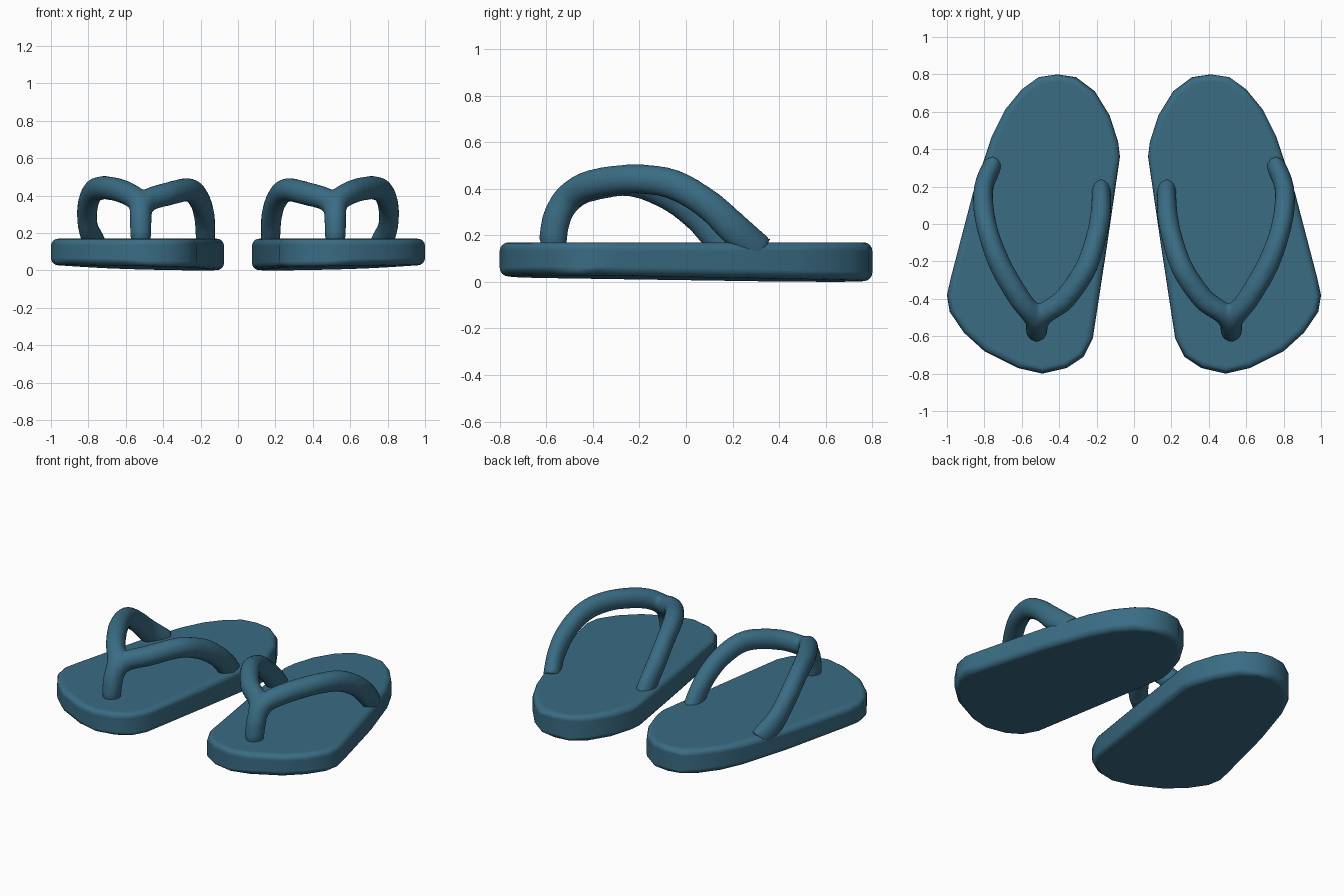
import bpy, bmesh, math
from mathutils import Vector

if "Cube" in bpy.data.objects:
    bpy.data.objects.remove(bpy.data.objects["Cube"])

mat = bpy.data.materials.new("teal_rubber")
mat.diffuse_color = (0.042, 0.15, 0.23, 1)
mat.use_nodes = True
mat.node_tree.nodes["Principled BSDF"].inputs["Base Color"].default_value = mat.diffuse_color


def finish(name, bm):
    bmesh.ops.recalc_face_normals(bm, faces=bm.faces)
    for f in bm.faces:
        f.smooth = True
    me = bpy.data.meshes.new(name)
    bm.to_mesh(me)
    bm.free()
    me.materials.append(mat)
    ob = bpy.data.objects.new(name, me)
    bpy.context.collection.objects.link(ob)
    return ob


def catmull(pts, steps=5):
    """Smooth path through points (any number of components)."""
    p = [Vector(q) for q in pts]
    p = [2 * p[0] - p[1]] + p + [2 * p[-1] - p[-2]]
    out = []
    for i in range(1, len(p) - 2):
        a, b, c, d = p[i - 1:i + 3]
        for k in range(steps):
            t = k / steps
            out.append(0.5 * (2 * b + (c - a) * t + (2 * a - 5 * b + 4 * c - d) * t * t
                              + (3 * b - a - 3 * c + d) * t ** 3))
    return out + [p[-2]]


def tube(bm, pts, radii, sides=16):
    """Sweep an ellipse (half width, half height) along a path."""
    path = catmull(pts)
    size = catmull([(w, h, 0) for w, h in radii])
    rings = []
    for i, c in enumerate(path):
        t = (path[min(i + 1, len(path) - 1)] - path[max(i - 1, 0)]).normalized()
        side = t.cross(Vector((0, 0, 1))).normalized()
        up = side.cross(t)
        w, h = size[i][0], size[i][1]
        rings.append([bm.verts.new(c + side * w * math.cos(a) + up * h * math.sin(a))
                      for a in (2 * math.pi * k / sides for k in range(sides))])
    for r, s in zip(rings, rings[1:]):
        for k in range(sides):
            n = (k + 1) % sides
            bm.faces.new((r[k], r[n], s[n], s[k]))
    bm.faces.new(rings[0][::-1])
    bm.faces.new(rings[-1])


# Sole: outline slab with slightly sloping underside and rounded rim
outline = [(0.41, 0.80), (0.31, 0.785), (0.21, 0.71), (0.13, 0.58), (0.085, 0.44),
           (0.075, 0.36), (0.145, -0.12), (0.22, -0.61), (0.27, -0.71), (0.36, -0.77),
           (0.49, -0.80), (0.62, -0.77), (0.80, -0.68), (0.91, -0.58), (0.985, -0.47),
           (1.0, -0.38), (0.98, -0.29), (0.86, 0.17), (0.76, 0.47), (0.69, 0.61),
           (0.60, 0.72), (0.51, 0.785)]
bm = bmesh.new()
low = [bm.verts.new((x, y, 0.014 + 0.02 * (x - 0.5) - 0.012 * y)) for x, y in outline]
top = [bm.verts.new((x, y, 0.17)) for x, y in outline]
bm.faces.new(low)
bm.faces.new(top)
for i in range(len(outline)):
    j = (i + 1) % len(outline)
    bm.faces.new((low[i], low[j], top[j], top[i]))
sole = finish("soles", bm)
bev = sole.modifiers.new("rim", 'BEVEL')
bev.width, bev.segments = 0.038, 4
bev.limit_method, bev.angle_limit = 'ANGLE', math.radians(60)
bev.harden_normals = True

# Strap: toe post splitting into an outer and an inner arm, fused smoothly
post = [(0.52, -0.57, 0.11), (0.52, -0.567, 0.22), (0.52, -0.54, 0.31)]
outer = [(0.54, -0.49, 0.375), (0.61, -0.40, 0.42), (0.71, -0.23, 0.442),
         (0.775, -0.06, 0.42), (0.805, 0.09, 0.335), (0.80, 0.21, 0.225), (0.755, 0.32, 0.13)]
inner = [(0.48, -0.48, 0.375), (0.37, -0.40, 0.41), (0.26, -0.24, 0.43),
         (0.205, -0.08, 0.375), (0.18, 0.04, 0.29), (0.175, 0.13, 0.20), (0.175, 0.19, 0.12)]
radii = [(0.058, 0.062)] * 4 + [(0.06, 0.064)] * 2 + [(0.056, 0.066)] * 2 + [(0.053, 0.072)] * 2
bm = bmesh.new()
tube(bm, post + outer, radii)
tube(bm, post + inner, radii)
strap = finish("straps", bm)
rem = strap.modifiers.new("fuse", 'REMESH')
rem.mode, rem.voxel_size, rem.use_smooth_shade = 'VOXEL', 0.014, True
smo = strap.modifiers.new("blend", 'SMOOTH')
smo.factor, smo.iterations = 0.5, 8

# Mirror both parts to make the second sandal
for ob in (sole, strap):
    mir = ob.modifiers.new("pair", 'MIRROR')
    mir.use_mirror_merge = False
